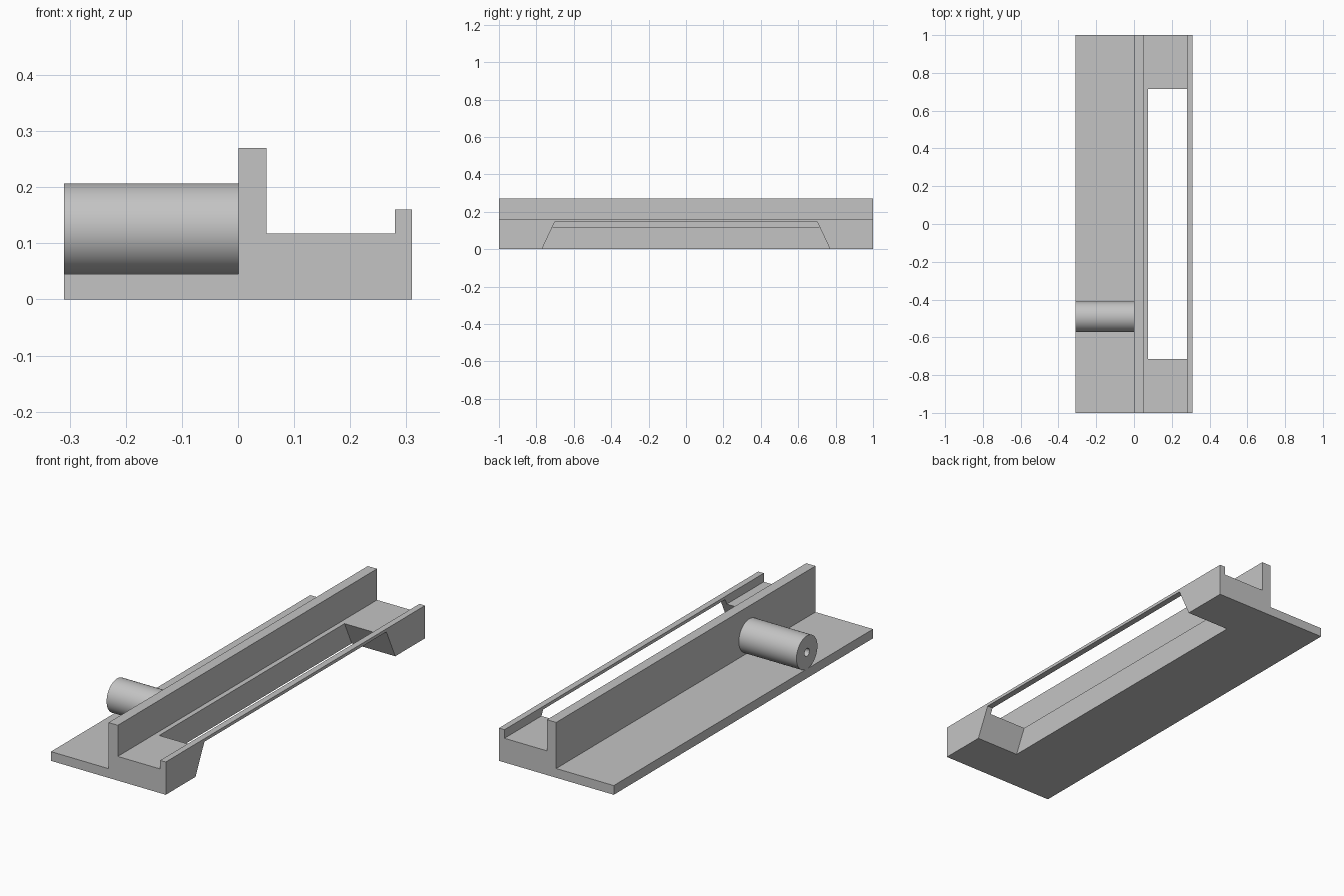
import bpy
import bmesh
from math import cos, sin, tau
from mathutils import Vector

cube = bpy.data.objects.get("Cube")
if cube:
    bpy.data.objects.remove(cube)

grey = bpy.data.materials.new("plain_grey")
grey.use_nodes = True
colour = (0.55, 0.55, 0.55, 1)
grey.diffuse_color = colour
grey.node_tree.nodes["Principled BSDF"].inputs["Base Color"].default_value = colour


def make_object(name, bm):
    bmesh.ops.recalc_face_normals(bm, faces=bm.faces)
    mesh = bpy.data.meshes.new(name)
    bm.to_mesh(mesh)
    bm.free()
    mesh.materials.append(grey)
    obj = bpy.data.objects.new(name, mesh)
    bpy.context.collection.objects.link(obj)
    return obj


def extrude_profile(name, points, direction):
    bm = bmesh.new()
    face = bm.faces.new([bm.verts.new(p) for p in points])
    moved = bmesh.ops.extrude_face_region(bm, geom=[face], use_keep_orig=True)
    verts = [v for v in moved["geom"] if isinstance(v, bmesh.types.BMVert)]
    bmesh.ops.translate(bm, verts=verts, vec=Vector(direction))
    return make_object(name, bm)


# Rail: stepped section with a low ledge, tall fin, floor and outer lip
half = 0.31
section = [(-half, 0), (half, 0), (half, 0.16), (0.28, 0.16), (0.28, 0.118),
           (0.051, 0.118), (0.051, 0.27), (0.001, 0.27), (0.001, 0.045), (-half, 0.045)]
rail = extrude_profile("rail_body", [(x, -1, z) for x, z in section], (0, 2, 0))

# Window: tapered slot under the lip, open through the floor
side = [(-0.775, -0.01), (0.775, -0.01), (0.702, 0.145), (-0.702, 0.145)]
cutter = extrude_profile("window_cutter", [(0.075, y, z) for y, z in side], (0.4, 0, 0))
cutter.hide_render = True
cut = rail.modifiers.new("window", "BOOLEAN")
cut.operation = "DIFFERENCE"
cut.solver = "EXACT"
cut.object = cutter
bpy.context.view_layer.objects.active = rail
bpy.ops.object.modifier_apply(modifier=cut.name)
bpy.data.objects.remove(cutter)

# Boss: bored cylinder standing out from the fin above the ledge
segments = 64
outline = [(0.005, 0.081), (-half, 0.081), (-half, 0.019), (0.005, 0.019)]
bm = bmesh.new()
rings = []
for x, r in outline:
    rings.append([bm.verts.new((x, -0.49 + r * cos(tau * i / segments),
                                0.126 + r * sin(tau * i / segments)))
                  for i in range(segments)])
for a, b in zip(rings, rings[1:] + rings[:1]):
    for i in range(segments):
        j = (i + 1) % segments
        bm.faces.new((a[i], a[j], b[j], b[i]))
boss = make_object("bored_boss", bm)
bpy.ops.object.select_all(action="DESELECT")
boss.select_set(True)
bpy.context.view_layer.objects.active = boss
bpy.ops.object.shade_smooth_by_angle()
